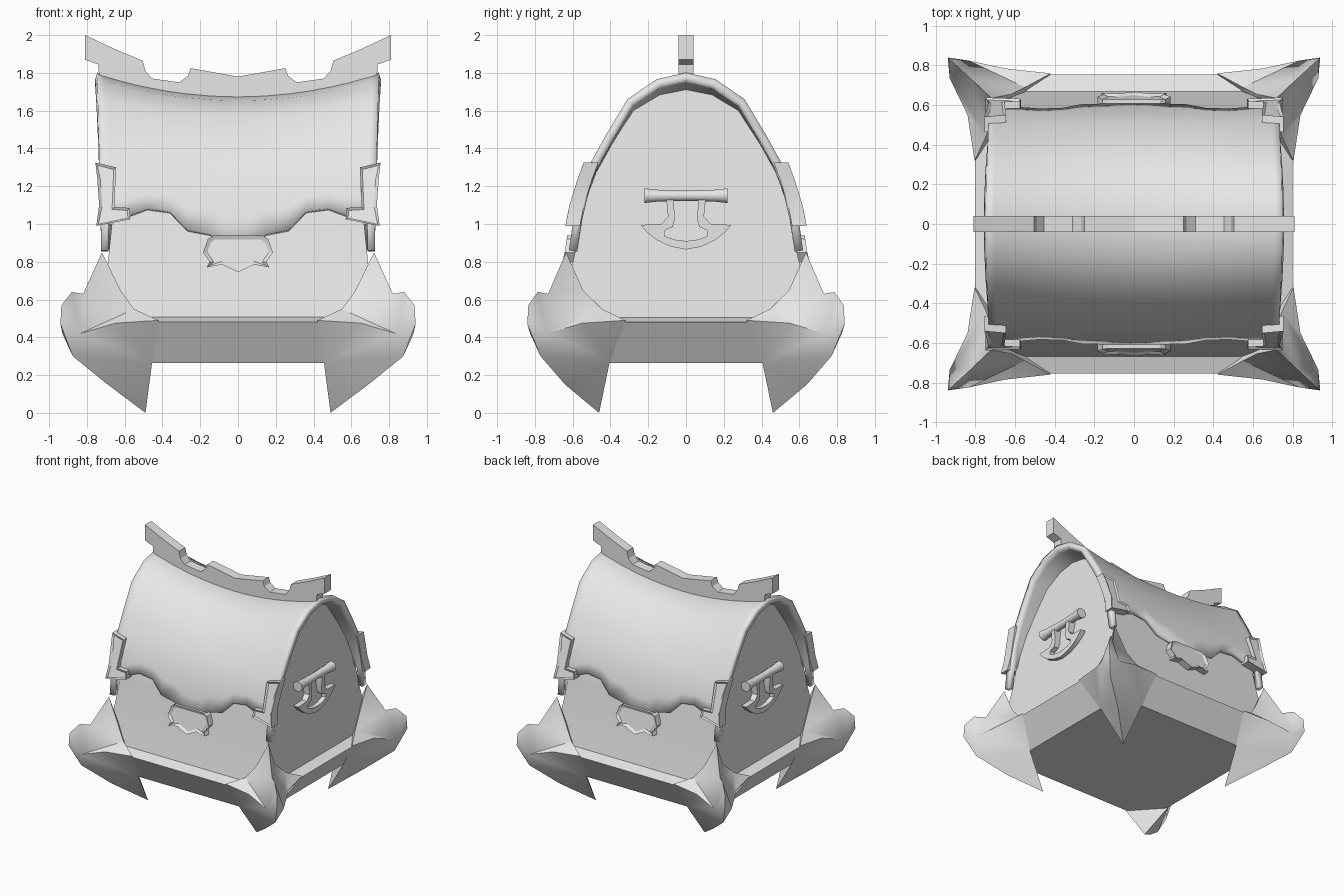
import bpy, bmesh, math

cube = bpy.data.objects.get("Cube")
if cube:
    bpy.data.objects.remove(cube, do_unlink=True)

grey = bpy.data.materials.new("plain_grey")
grey.use_nodes = True
grey.diffuse_color = (0.8, 0.8, 0.8, 1)
grey.node_tree.nodes["Principled BSDF"].inputs["Base Color"].default_value = (0.8, 0.8, 0.8, 1)


def make(name, verts, faces, angle=25, inset=None):
    """Mesh object; optionally inset face number 0 into a recessed panel."""
    bm = bmesh.new()
    vs = [bm.verts.new(v) for v in verts]
    fs = [bm.faces.new([vs[i] for i in f]) for f in faces]
    bmesh.ops.recalc_face_normals(bm, faces=bm.faces[:])
    if inset:
        bmesh.ops.inset_region(bm, faces=[fs[0]], thickness=inset, depth=-inset * 0.6)
    mesh = bpy.data.meshes.new(name)
    bm.to_mesh(mesh)
    bm.free()
    mesh.materials.append(grey)
    ob = bpy.data.objects.new(name, mesh)
    bpy.context.collection.objects.link(ob)
    bpy.ops.object.select_all(action='DESELECT')
    ob.select_set(True)
    bpy.context.view_layer.objects.active = ob
    bpy.ops.object.shade_smooth_by_angle(angle=math.radians(angle))
    return ob


def prism(name, front, back, inset=None):
    """Solid between two matching outlines."""
    n = len(front)
    faces = [list(range(n)), list(range(2 * n - 1, n - 1, -1))]
    faces += [(i, (i + 1) % n, n + (i + 1) % n, n + i) for i in range(n)]
    return make(name, front + back, faces, 20, inset)


def grid_faces(cols, rows):
    return [(c * rows + r, c * rows + r + 1, (c + 1) * rows + r + 1, (c + 1) * rows + r)
            for c in range(cols - 1) for r in range(rows - 1)]


def lerp(table, t):
    for (a, va), (b, vb) in zip(table, table[1:]):
        if t <= b:
            return va + (vb - va) * max(0, (t - a) / (b - a))
    return table[-1][1]


# Arch shape: half depth by height, and the saddle sag along the length
ARCH = [(0.48, 0.71), (0.86, 0.62), (1.0, 0.60), (1.15, 0.57), (1.32, 0.507),
        (1.46, 0.43), (1.66, 0.31), (1.765, 0.155), (1.80, 0.0)]


def sag(x, z):
    t = max(0, (z - 0.86) / 0.94)
    return z - 0.12 * (1 - (x / 0.74) ** 2) * t * t


def mirrored(half):
    return [(-x, z) for x, z in half[::-1] if x > 0] + half


# Lid: arched shell with a wavy lower edge
wave = [(0, 0.86), (0.085, 0.88), (0.15, 0.945), (0.275, 0.97), (0.37, 1.07), (0.49, 1.085),
        (0.58, 1.05), (0.70, 1.03), (0.705, 0.86), (0.745, 0.86)]
verts = []
columns = mirrored(wave)
for x, zb in columns:
    levels = [zb, zb + (1.32 - zb) * 0.35, zb + (1.32 - zb) * 0.7] + [z for z, y in ARCH[4:]]
    half = [(lerp(ARCH, z), z) for z in levels]
    ring = [(-y, z) for y, z in half] + half[-2::-1]
    verts += [(x * (1 - 0.03 * (1.8 - z)), y, sag(x, z)) for y, z in ring]
lid = make("lid", verts, grid_faces(len(columns), len(verts) // len(columns)), 35)
solid = lid.modifiers.new("thickness", 'SOLIDIFY')
solid.thickness = 0.045
solid.offset = -1

# Body: filled arch under the lid with leaning end walls
half = [(y - 0.035 if y > 0.04 else 0, z - (0.035 if z > 1.3 else 0)) for z, y in ARCH]
ring = [(-y, z) for y, z in half] + half[-2::-1]
cols, rows = 9, len(ring)
verts = [((c / 4 - 1) * (0.72 - 0.1 * (z - 0.48)), y, sag((c / 4 - 1) * 0.67, z))
         for c in range(cols) for y, z in ring]
faces = grid_faces(cols, rows)
faces += [list(range(rows)), list(range((cols - 1) * rows, cols * rows))]
faces += [(c * rows, (c + 1) * rows, (c + 2) * rows - 1, (c + 1) * rows - 1) for c in range(cols - 1)]
make("body", verts, faces, 25)

# Base: tapered tray under the body
layers = [(0.66, 0.63, 0.265), (0.80, 0.755, 0.48), (0.71, 0.67, 0.507)]
verts = [(sx * x, sy * y, z) for x, y, z in layers for sx, sy in ((-1, -1), (1, -1), (1, 1), (-1, 1))]
faces = [(3, 2, 1, 0), (8, 9, 10, 11)]
faces += [(k + i, k + (i + 1) % 4, k + 4 + (i + 1) % 4, k + 4 + i) for k in (0, 4) for i in range(4)]
make("base", verts, faces, 10)

# Ridge beam
top = [(0, 1.78), (0.25, 1.825), (0.265, 1.785), (0.31, 1.75), (0.455, 1.77), (0.49, 1.81),
       (0.505, 1.865), (0.65, 1.925), (0.81, 2.0), (0.81, 1.87), (0.74, 1.845), (0.735, 1.78)]
under = [(0.55, 1.73), (0.37, 1.69), (0, 1.66), (-0.37, 1.69), (-0.55, 1.73)]
outline = mirrored(top) + under
prism("ridge_beam", [(x, -0.04, z) for x, z in outline], [(x, 0.04, z) for x, z in outline])

# Corner guards: flared leaf above, spur at the corner, claw foot below
ridge = {"peak": (0.72, 0.635, 0.85), "neck": (0.82, 0.73, 0.63), "spur_top": (0.88, 0.785, 0.64),
         "spur": (0.935, 0.835, 0.57), "nose": (0.94, 0.84, 0.47), "hook": (0.875, 0.77, 0.30),
         "heel": (0.69, 0.64, 0.15), "toe": (0.49, 0.46, 0.0)}
long_side = {"leaf": (0.62, 0.655, 0.645), "curl": (0.55, 0.69, 0.55), "end": (0.42, 0.76, 0.49),
             "lip": (0.65, 0.785, 0.475), "wing": (0.835, 0.825, 0.42), "root": (0.455, 0.635, 0.265)}
short_side = {"leaf": (0.715, 0.545, 0.65), "curl": (0.745, 0.445, 0.55), "end": (0.805, 0.32, 0.49),
              "lip": (0.84, 0.55, 0.475), "wing": (0.93, 0.735, 0.42), "root": (0.665, 0.405, 0.265)}
patches = ["peak leaf neck", "leaf curl neck", "curl end lip", "curl lip wing", "curl wing neck",
           "neck wing spur_top", "spur_top wing spur", "spur wing nose", "nose wing hook",
           "end root lip", "lip root wing", "wing root hook", "root heel hook", "root toe heel"]
keys = list(ridge) + ["a_" + k for k in long_side] + ["b_" + k for k in short_side]
points = list(ridge.values()) + list(long_side.values()) + list(short_side.values())
faces = [[keys.index(k if k in ridge else side + k) for k in p.split()]
         for side in ("a_", "b_") for p in patches]
faces.append([keys.index(k) for k in ("a_root", "toe", "b_root")])
back = [keys.index(k) for k in ("a_root", "a_end", "a_curl", "a_leaf", "peak",
                                "b_leaf", "b_curl", "b_end", "b_root")]
faces += [(back[0], back[i], back[i + 1]) for i in range(1, len(back) - 1)]

bracket = [(0.755, 1.325), (0.645, 1.30), (0.655, 1.09), (0.575, 1.085), (0.57, 1.025),
           (0.75, 0.99), (0.735, 1.1), (0.745, 1.24)]
for sy, fore in ((-1, "front"), (1, "back")):
    for sx, hand in ((1, "left"), (-1, "right")):
        make(f"{fore}_{hand}_corner_guard", [(sx * x, sy * y, z) for x, y, z in points], faces, 32)
        # Lid corner bracket
        prism(f"{fore}_{hand}_lid_bracket",
              [(sx * x, sy * (lerp(ARCH, z) + 0.037), z) for x, z in bracket],
              [(sx * x, sy * (lerp(ARCH, z) - 0.04), z) for x, z in bracket], 0.016)

    # Clasp plate under the middle of the lid
    clasp = mirrored([(0, 0.745), (0.085, 0.785), (0.165, 0.77), (0.15, 0.80), (0.185, 0.85),
                      (0.16, 0.92), (0.13, 0.94)])
    prism(f"{fore}_clasp", [(x, sy * (lerp(ARCH, z) + 0.02), z) for x, z in clasp],
          [(x, sy * (lerp(ARCH, z) - 0.06), z) for x, z in clasp], 0.022)

# End handles: waisted rod with a crescent loop below
outer = mirrored([(0, 0.865), (0.08, 0.88), (0.155, 0.915), (0.205, 0.955), (0.24, 0.995),
                  (0.13, 1.0), (0.095, 1.04), (0.105, 1.14)])
inner = mirrored([(0, 0.91), (0.05, 0.915), (0.085, 0.925), (0.115, 0.938), (0.115, 0.965),
                  (0.07, 0.985), (0.06, 1.02), (0.065, 1.14)])
rod = [(-0.22, 0.041), (-0.15, 0.033), (0, 0.029), (0.15, 0.033), (0.22, 0.041)]
for s, hand in ((1, "left"), (-1, "right")):
    n = len(outer)
    verts = [(s * x, y, z) for x in (0.655, 0.712) for line in (outer, inner) for y, z in line]
    faces = []
    for i in range(n - 1):
        a, b, c, d = (k * n + i for k in range(4))
        faces += [(a, a + 1, b + 1, b), (c, c + 1, d + 1, d), (a, a + 1, c + 1, c), (b, b + 1, d + 1, d)]
    faces += [(i, n + i, 3 * n + i, 2 * n + i) for i in (0, n - 1)]
    make(f"{hand}_handle_loop", verts, faces, 20)

    sides = 10
    verts = [(s * 0.692 + r * math.cos(k * math.tau / sides), y, 1.15 + r * math.sin(k * math.tau / sides))
             for y, r in rod for k in range(sides)]
    faces = [(j * sides + k, j * sides + (k + 1) % sides, (j + 1) * sides + (k + 1) % sides, (j + 1) * sides + k)
             for j in range(len(rod) - 1) for k in range(sides)]
    faces += [list(range(sides)), list(range(len(verts) - sides, len(verts)))]
    make(f"{hand}_handle_rod", verts, faces, 40)
